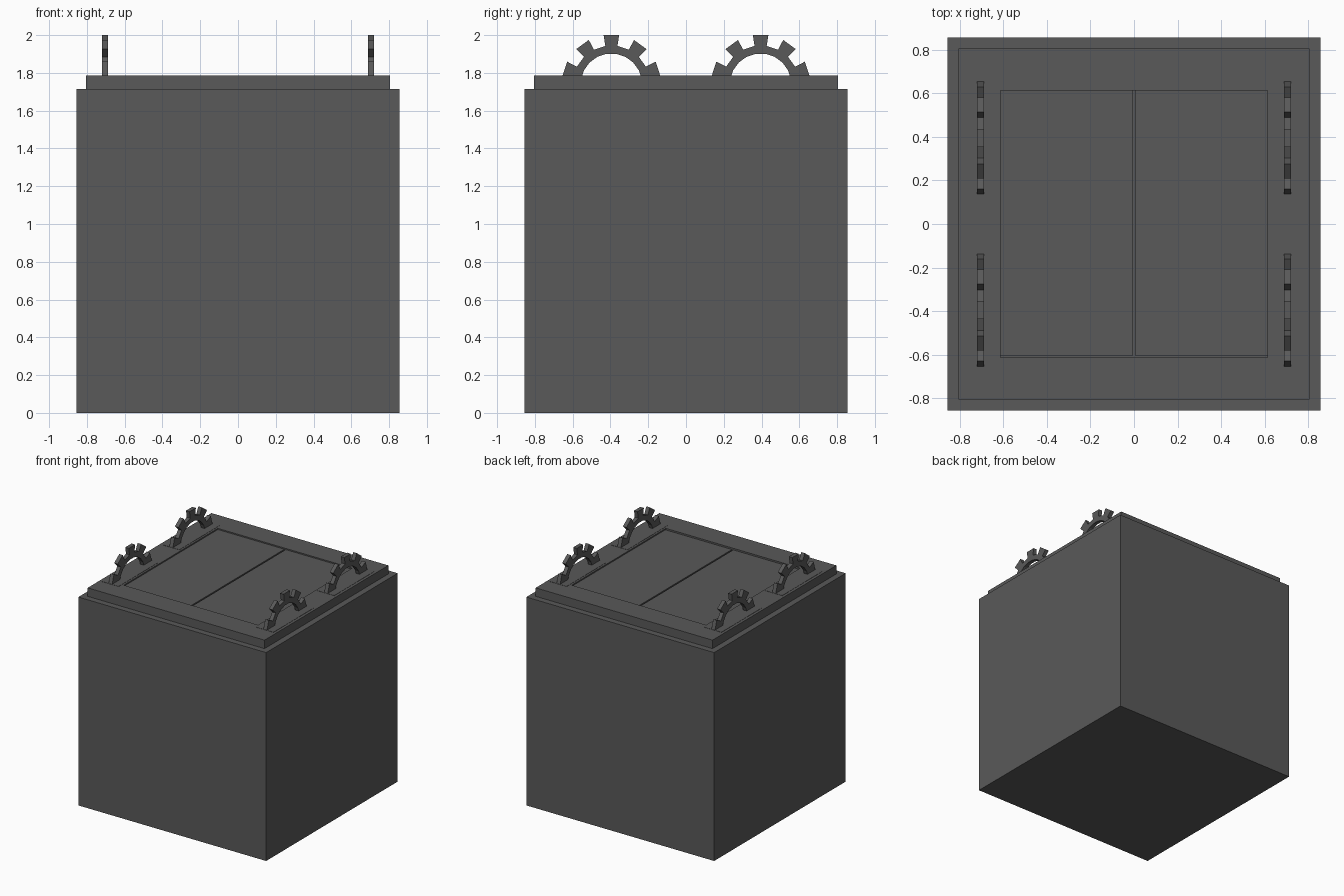
import bpy, bmesh
from math import cos, sin, radians

if "Cube" in bpy.data.objects:
    bpy.data.objects.remove(bpy.data.objects["Cube"])

mat = bpy.data.materials.new("dark_grey")
mat.diffuse_color = (0.1, 0.1, 0.1, 1)
mat.use_nodes = True
mat.node_tree.nodes["Principled BSDF"].inputs["Base Color"].default_value = mat.diffuse_color


def make(name, bm):
    bmesh.ops.recalc_face_normals(bm, faces=bm.faces)
    me = bpy.data.meshes.new(name)
    bm.to_mesh(me)
    bm.free()
    me.materials.append(mat)
    ob = bpy.data.objects.new(name, me)
    bpy.context.collection.objects.link(ob)
    return ob


def box(name, lo, hi):
    bm = bmesh.new()
    bmesh.ops.create_cube(bm, size=1)
    for v in bm.verts:
        v.co = [(a + b) / 2 + c * (b - a) for a, b, c in zip(lo, hi, v.co)]
    return make(name, bm)


def prism_ring(name, outer, inner, to3d, lo, hi):
    """Closed ring between two matching loops, extruded from lo to hi."""
    bm = bmesh.new()
    n = len(outer)
    loops = [[bm.verts.new(to3d(p, h)) for p in loop]
             for loop, h in ((outer, lo), (outer, hi), (inner, hi), (inner, lo))]
    for k in range(4):
        a, b = loops[k], loops[(k + 1) % 4]
        for i in range(n):
            j = (i + 1) % n
            bm.faces.new((a[i], a[j], b[j], b[i]))
    return make(name, bm)


# Main block
B, L, D = 0.855, 0.805, 0.612
BODY, LID, DOOR = 1.715, 1.785, 1.775
box("body", (-B, -B, 0), (B, B, BODY))

# Stepped lid frame around the opening
square = [(-1, -1), (1, -1), (1, 1), (-1, 1)]
prism_ring("lid_frame", [(x * L, y * L) for x, y in square],
           [(x * D, y * D) for x, y in square],
           lambda p, h: (p[0], p[1], h), BODY, LID)

# Pair of slightly sunken doors with a centre gap
for side, x0, x1 in (("left", -D, -0.006), ("right", 0.006, D)):
    box(side + "_door", (x0, -D + 0.006, BODY), (x1, D, DOOR))

# Gears half sunk into the lid: ten teeth, 18 degrees per tooth or valley
CZ, TIP, ROOT, HOLE = 1.74, 0.263, 0.205, 0.163
outer, inner = [], []
for i in range(20):
    radii = (TIP, TIP) if i % 2 == 0 else (ROOT, ROOT)
    for r, a in zip(radii, (radians(18 * i + 9), radians(18 * i + 27))):
        outer.append((r * cos(a), r * sin(a)))
        inner.append((HOLE * cos(a), HOLE * sin(a)))
# Each pair of loop points shares one hole corner
for sx in (-1, 1):
    for sy in (-1, 1):
        cx, cy = sx * 0.705, sy * 0.395
        gear = prism_ring("gear", outer, inner,
                          lambda p, h: (cx + h, cy + p[0], CZ + p[1]), -0.016, 0.016)
        bm = bmesh.new()
        bm.from_mesh(gear.data)
        bmesh.ops.remove_doubles(bm, verts=bm.verts, dist=1e-4)
        # Keep only the exposed upper part
        bmesh.ops.bisect_plane(bm, geom=bm.verts[:] + bm.edges[:] + bm.faces[:],
                               plane_co=(0, 0, LID - 0.01), plane_no=(0, 0, 1),
                               clear_inner=True)
        bm.to_mesh(gear.data)
        bm.free()
        # Thin mounting plate under the gear
        box("gear_plate", (cx - 0.077, cy - 0.26, LID - 0.002),
            (cx + 0.077, cy + 0.26, LID + 0.002))
